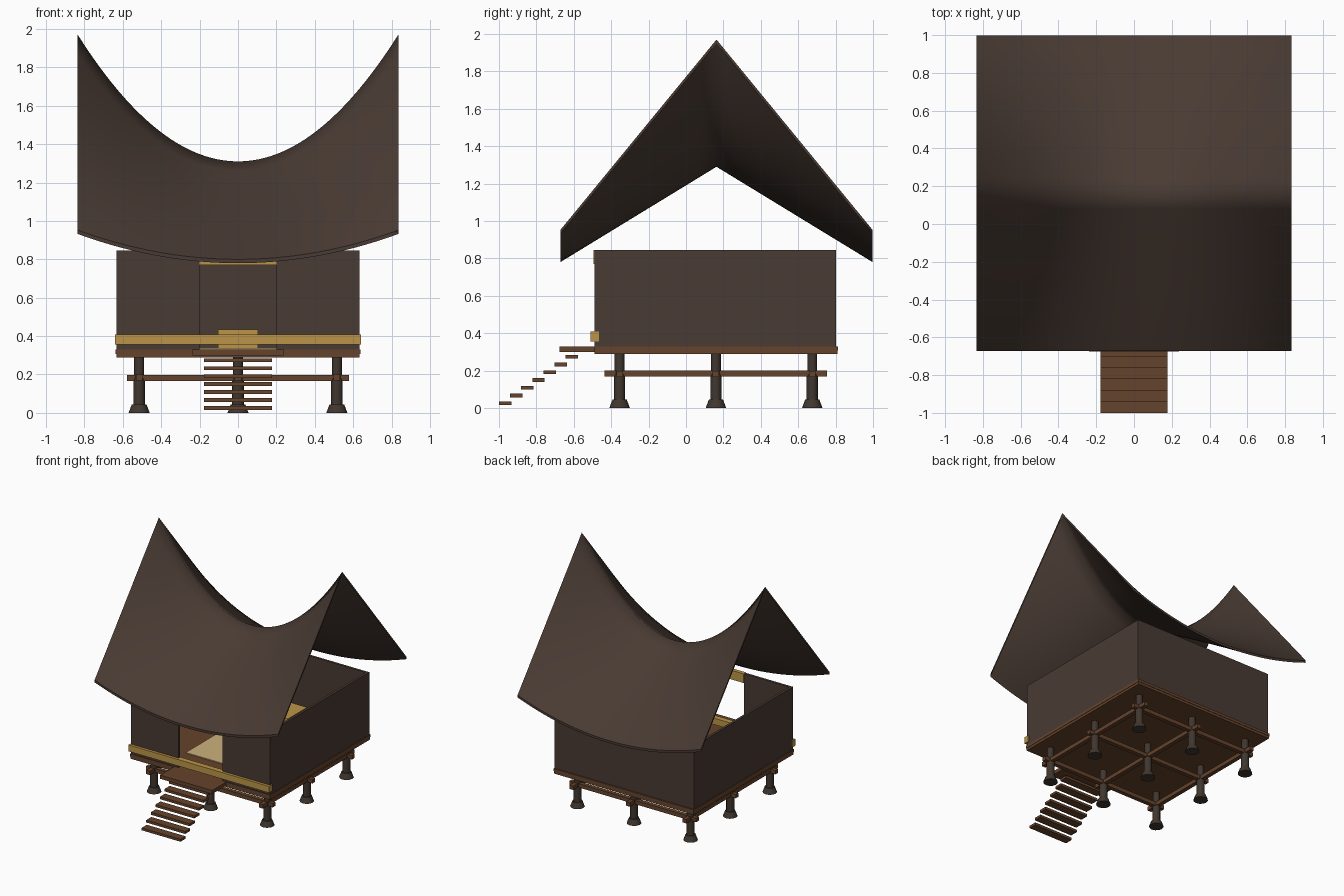
import bpy, bmesh

if "Cube" in bpy.data.objects:
    bpy.data.objects.remove(bpy.data.objects["Cube"])


def material(name, *rgb):
    m = bpy.data.materials.new(name)
    m.use_nodes = True
    m.diffuse_color = (*rgb, 1)
    m.node_tree.nodes["Principled BSDF"].inputs["Base Color"].default_value = (*rgb, 1)
    return m


DARK = material("dark brown", 0.066, 0.043, 0.033)
WOOD = material("red brown wood", 0.13, 0.056, 0.025)
GOLD = material("gold wood", 0.50, 0.30, 0.065)
MAT = material("pale straw", 0.60, 0.44, 0.20)
POST = material("grey brown", 0.052, 0.037, 0.028)


def add(name, bm, mat):
    bmesh.ops.recalc_face_normals(bm, faces=bm.faces[:])
    mesh = bpy.data.meshes.new(name)
    bm.to_mesh(mesh)
    bm.free()
    mesh.materials.append(mat)
    obj = bpy.data.objects.new(name, mesh)
    bpy.context.collection.objects.link(obj)
    return obj


def box(name, mat, x, y, z):
    """Box from (low, high) ranges on each axis."""
    bm = bmesh.new()
    bmesh.ops.create_cube(bm, size=1)
    for v in bm.verts:
        for i, (lo, hi) in enumerate((x, y, z)):
            v.co[i] = (lo + hi) / 2 + v.co[i] * (hi - lo)
    return add(name, bm, mat)


def column(name, mat, x, y, rings, sides=12):
    """Round column from (radius, low z, top radius, high z) sections."""
    bm = bmesh.new()
    for r1, z1, r2, z2 in rings:
        new = bmesh.ops.create_cone(bm, cap_ends=True, segments=sides, radius1=r1,
                                    radius2=r2, depth=z2 - z1)["verts"]
        bmesh.ops.translate(bm, verts=new, vec=(x, y, (z1 + z2) / 2))
    obj = add(name, bm, mat)
    for p in obj.data.polygons:
        p.use_smooth = len(p.vertices) == 4
    obj.data.set_sharp_from_angle(angle=0.7)


# Saddle roof: straight slopes between a curved ridge and curved eaves
def saddle_roof():
    half_x, ridge_y, run = 0.835, 0.163, 0.835
    cols, rows = 48, 20
    bm = bmesh.new()
    grid = []
    for i in range(cols + 1):
        t = 2 * i / cols - 1
        ridge, eave = 1.31 + 0.66 * t * t, 0.80 + 0.152 * t * t
        line = []
        for j in range(rows + 1):
            s = 2 * j / rows - 1
            line.append(bm.verts.new((t * half_x, ridge_y + s * run,
                                      ridge + (eave - ridge) * abs(s))))
        grid.append(line)
    for a, b in zip(grid, grid[1:]):
        for j in range(rows):
            bm.faces.new((a[j], b[j], b[j + 1], a[j + 1]))
    under = bmesh.ops.extrude_face_region(bm, geom=bm.faces[:], use_keep_orig=True)
    low = [g for g in under["geom"] if isinstance(g, bmesh.types.BMVert)]
    bmesh.ops.translate(bm, verts=low, vec=(0, 0, -0.02))
    bm.normal_update()
    for f in bm.faces:
        f.smooth = True
    for e in bm.edges:
        rims = [abs(f.normal.z) < 0.2 for f in e.link_faces]
        e.smooth = not (any(rims) and not all(rims))
    add("roof", bm, DARK)


saddle_roof()

# Walls, open at the top, with a doorway in the front
W, F, B, T = 0.633, -0.488, 0.803, 0.02
walls = (0.33, 0.845)
door = 0.2
for side, s in (("left", 1), ("right", -1)):
    box(side + "_wall", DARK, sorted((s * W, s * (W - T))), (F, B), walls)
    box(side + "_front_wall", DARK, sorted((s * door, s * (W - T))), (F, F + T), walls)
box("back_wall", DARK, (T - W, W - T), (B - T, B), walls)
box("door_lintel", GOLD, (-door, door), (F - 0.007, F + T + 0.005), (0.77, 0.845))
box("front_rail", GOLD, (-0.64, 0.64), (-0.51, -0.465), (0.355, 0.408))

# Deck and interior
box("deck", WOOD, (-0.637, 0.637), (-0.493, 0.813), (0.308, 0.33))
box("deck_frame", WOOD, (-0.634, 0.634), (-0.490, 0.810), (0.288, 0.308))
box("floor_mat", MAT, (-0.3, 0.3), (-0.25, 0.45), (0.33, 0.337))
box("bench", GOLD, (-0.105, 0.105), (0.50, 0.75), (0.33, 0.435))

# Posts with flared feet, tied by crossing beams
post_x, post_y = (-0.515, 0, 0.515), (-0.355, 0.16, 0.675)
for x in post_x:
    for y in post_y:
        column("post", POST, x, y, [(0.03, 0.04, 0.03, 0.18), (0.026, 0.18, 0.026, 0.29)])
        column("post_foot", POST, x, y, [(0.055, 0, 0.038, 0.045)])
for x in post_x:
    box("long_beam", WOOD, (x - 0.017, x + 0.017), (-0.435, 0.755), (0.168, 0.2))
for y in post_y:
    box("cross_beam", WOOD, (-0.577, 0.577), (y - 0.017, y + 0.017), (0.166, 0.198))

# Landing and open stair treads
box("landing", WOOD, (-0.237, 0.237), (-0.675, -0.488), (0.3, 0.33))
for i in range(7):
    y, z = -1 + 0.0595 * i, 0.016 + 0.0413 * i
    box("stair_tread", WOOD, (-0.177, 0.177), (y, y + 0.066), (z, z + 0.02))
